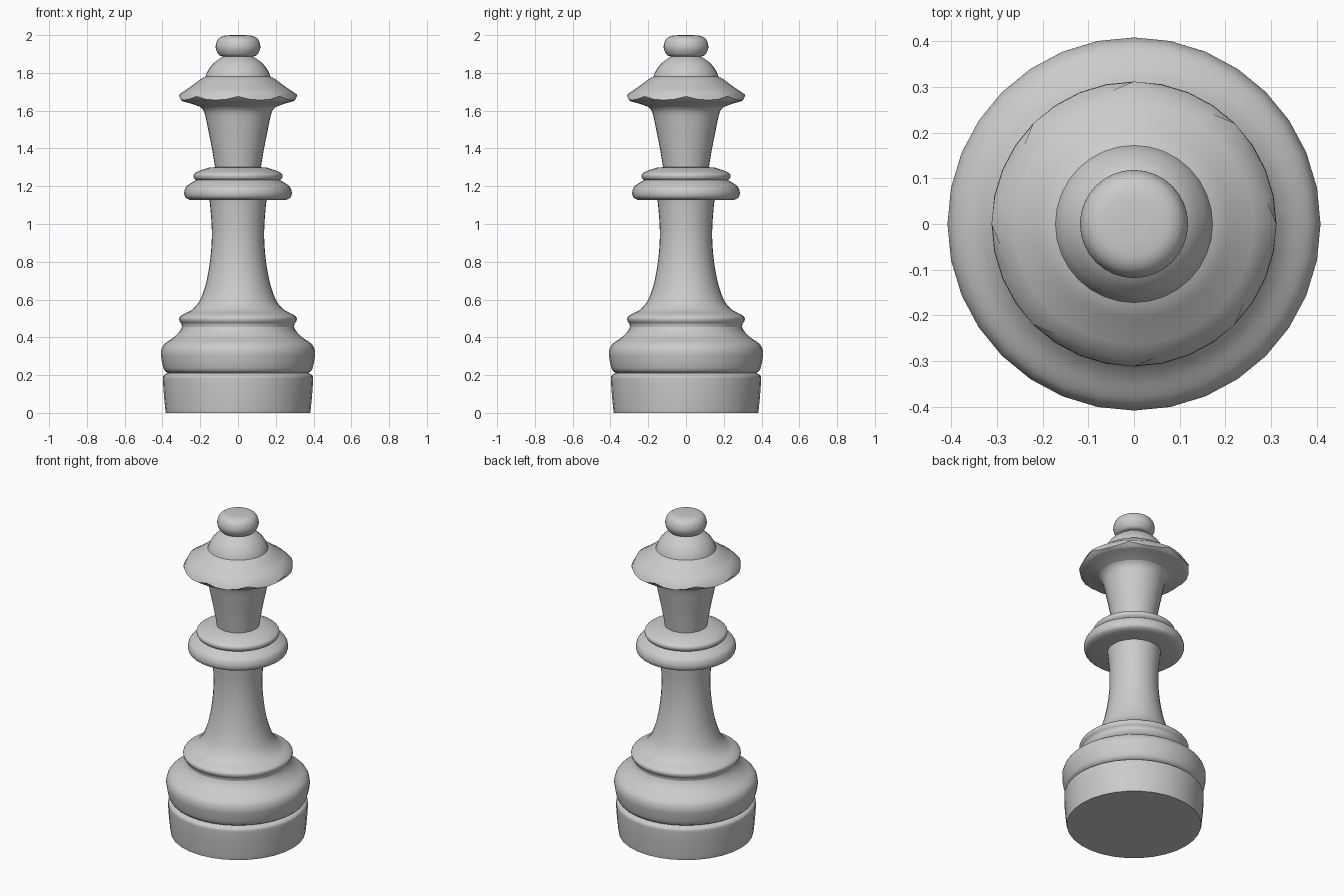
import bpy, bmesh
from math import sin, cos, pi, radians

if "Cube" in bpy.data.objects:
    bpy.data.objects.remove(bpy.data.objects["Cube"])

SEG = 32


def smooth_profile(pts, n=4):
    """Catmull-Rom curve through (radius, height) points."""
    out = []
    for i in range(len(pts) - 1):
        p0, p1 = pts[max(i - 1, 0)], pts[i]
        p2, p3 = pts[i + 1], pts[min(i + 2, len(pts) - 1)]
        for k in range(n):
            t = k / n
            out.append(tuple(
                0.5 * (2 * b + (c - a) * t + (2 * a - 5 * b + 4 * c - d) * t * t
                       + (3 * b - a - 3 * c + d) * t ** 3)
                for a, b, c, d in zip(p0, p1, p2, p3)))
    return out + [pts[-1]]


def lathe(name, rings, cap_bottom=False, cap_top=False):
    """Each ring is an (r, z) pair or a function of angle giving one."""
    bm = bmesh.new()
    loops = []
    for ring in rings:
        loop = []
        for s in range(SEG):
            a = 2 * pi * s / SEG
            r, z = ring(a) if callable(ring) else ring
            loop.append(bm.verts.new((r * cos(a), r * sin(a), z)))
        loops.append(loop)
    for lo, hi in zip(loops, loops[1:]):
        for s in range(SEG):
            t = (s + 1) % SEG
            bm.faces.new((lo[s], lo[t], hi[t], hi[s]))
    if cap_bottom:
        bm.faces.new(loops[0][::-1])
    if cap_top:
        bm.faces.new(loops[-1])
    me = bpy.data.meshes.new(name)
    bm.to_mesh(me)
    bm.free()
    ob = bpy.data.objects.new(name, me)
    bpy.context.collection.objects.link(ob)
    bpy.ops.object.select_all(action='DESELECT')
    ob.select_set(True)
    bpy.context.view_layer.objects.active = ob
    bpy.ops.object.shade_smooth_by_angle(angle=radians(38))
    return ob


# Foot drum
lathe("foot", [(.382, 0)] + smooth_profile(
    [(.384, .01), (.392, .09), (.397, .17), (.394, .198), (.37, .211)], 3),
    cap_bottom=True)

# Bulging base with its ring, flowing into the stem
lathe("base_bulge", smooth_profile(
    [(.37, .211), (.392, .23), (.406, .29), (.407, .33), (.39, .365),
     (.34, .40), (.31, .43), (.297, .455)]))
lathe("stem", smooth_profile(
    [(.297, .455), (.30, .472), (.31, .487), (.31, .505), (.29, .522), (.245, .545),
     (.205, .59), (.177, .66), (.158, .74), (.145, .83), (.139, .92),
     (.14, 1.0), (.147, 1.09), (.152, 1.13)]))

# Double collar
lathe("lower_collar", [(.14, 1.128)] + smooth_profile(
    [(.255, 1.128), (.278, 1.14), (.285, 1.165), (.276, 1.195),
     (.255, 1.213), (.222, 1.232)]))
lathe("upper_collar", smooth_profile(
    [(.222, 1.232), (.234, 1.245), (.232, 1.265), (.20, 1.283), (.155, 1.298)])
    + [(.11, 1.302)])

# Neck
lathe("neck", smooth_profile(
    [(.12, 1.295), (.138, 1.40), (.158, 1.50), (.178, 1.59), (.20, 1.62)]))


# Crown: round flared dish with eight slanted flats cut into its rim
def flat(a):
    d = (a % (pi / 4)) - pi / 8
    chord = .312 * cos(pi / 8) / cos(d)
    return chord, (.312 - chord) / (.312 * (1 - cos(pi / 8)))


def rim_low(a):
    return .311, 1.676 - .02 * flat(a)[1]


def rim_high(a):
    r, m = flat(a)
    return r, 1.686 + .015 * m


lathe("crown", smooth_profile(
    [(.20, 1.62), (.235, 1.633), (.265, 1.642), (.295, 1.65)], 3)
    + [rim_low, rim_high]
    + smooth_profile([(.262, 1.719), (.23, 1.742), (.195, 1.768), (.172, 1.78)], 3))

# Dome and finial
lathe("dome", smooth_profile(
    [(.172, 1.78), (.16, 1.81), (.135, 1.845), (.105, 1.87), (.075, 1.888)]))
lathe("finial", smooth_profile(
    [(.07, 1.886), (.097, 1.892), (.114, 1.918), (.118, 1.945),
     (.108, 1.975), (.085, 1.993), (.05, 1.999), (.01, 2.0)]), cap_top=True)
